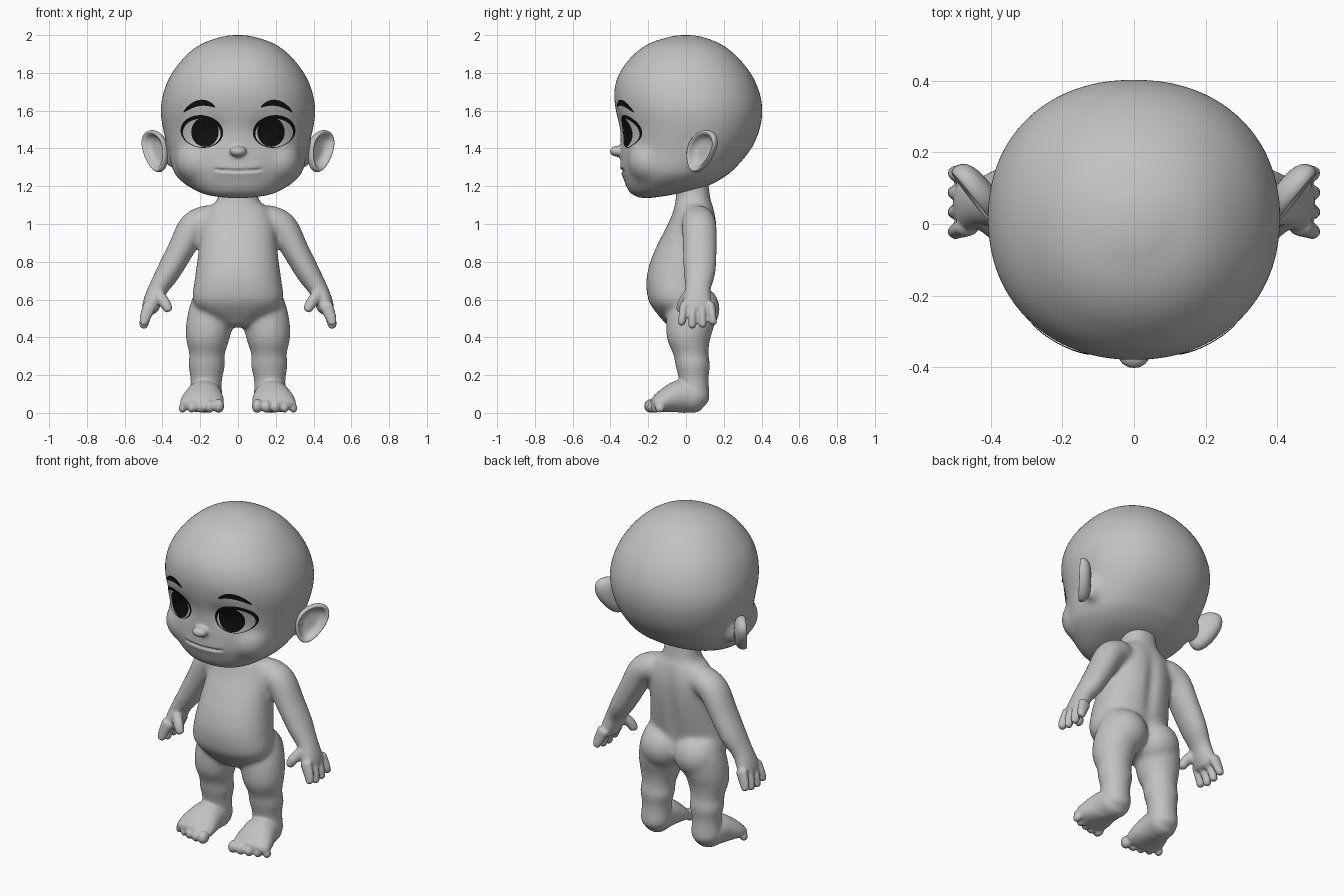
import bpy, bmesh, math
from mathutils import Vector, Matrix
from mathutils.bvhtree import BVHTree

if "Cube" in bpy.data.objects:
    bpy.data.objects.remove(bpy.data.objects["Cube"])

X, Y, Z = Vector((1, 0, 0)), Vector((0, 1, 0)), Vector((0, 0, 1))


def material(name, value):
    mat = bpy.data.materials.new(name)
    mat.use_nodes = True
    color = (value, value, value, 1)
    mat.diffuse_color = color
    mat.node_tree.nodes["Principled BSDF"].inputs["Base Color"].default_value = color
    return mat


skin = material("grey skin", 0.54)
black = material("black", 0.005)


def finish(name, bm, mat):
    mesh = bpy.data.meshes.new(name)
    bm.to_mesh(mesh)
    bm.free()
    for p in mesh.polygons:
        p.use_smooth = True
    mesh.materials.append(mat)
    obj = bpy.data.objects.new(name, mesh)
    bpy.context.collection.objects.link(obj)
    return obj


def skin_rings(bm, rings):
    """Bridge equal rings of points and cap both ends."""
    loops = [[bm.verts.new(p) for p in ring] for ring in rings]
    n = len(loops[0])
    faces = [bm.faces.new(loops[0]), bm.faces.new(loops[-1])]
    for a, b in zip(loops, loops[1:]):
        for i in range(n):
            j = (i + 1) % n
            faces.append(bm.faces.new((a[i], a[j], b[j], b[i])))
    bmesh.ops.recalc_face_normals(bm, faces=faces)


def catmull(pts, steps=5):
    out = []
    for i in range(len(pts) - 1):
        p0, p1, p2 = pts[max(i - 1, 0)], pts[i], pts[i + 1]
        p3 = pts[min(i + 2, len(pts) - 1)]
        for k in range(steps):
            t = k / steps
            out.append([b + t / 2 * (c - a + t * (2 * a - 5 * b + 4 * c - d + t * (3 * (b - c) + d - a)))
                        for a, b, c, d in zip(p0, p1, p2, p3)])
    return out + [list(pts[-1])]


def tube(bm, pts, axis=Y, side=1, tangent=None, power=2.0, dome=0.7, n=32):
    """Smooth tube through (x, y, z, radius, radius along axis) with domed ends."""
    pts = catmull(pts)
    pos = [Vector(p[:3]) for p in pts]
    frames = []
    for i, p in enumerate(pts):
        t = tangent or (pos[min(i + 1, len(pos) - 1)] - pos[max(i - 1, 0)]).normalized()
        frames.append((pos[i], t, p[3], p[4]))

    def cap(frame, sign):
        c, t, ra, rb = frame
        for deg in (30, 55, 80):
            a = math.radians(deg)
            yield (c + t * sign * dome * min(ra, rb) * math.sin(a), t, ra * math.cos(a), rb * math.cos(a))

    frames = list(cap(frames[0], -1))[::-1] + frames + list(cap(frames[-1], 1))
    rings = []
    for c, t, ra, rb in frames:
        u = t.cross(axis).normalized()
        ring = []
        for k in range(n):
            a = math.tau * k / n
            ca, sa = math.cos(a), math.sin(a)
            p = c + u * ra * math.copysign(abs(ca) ** (2 / power), ca) \
                + axis * rb * math.copysign(abs(sa) ** (2 / power), sa)
            ring.append((p.x * side, p.y, p.z))
        rings.append(ring)
    skin_rings(bm, rings)


def stack(bm, sections, power, dome):
    """Horizontal sections given as (z, half width, front y, back y)."""
    tube(bm, [(0, (f + b) / 2, z, w, (b - f) / 2) for z, w, f, b in sections],
         tangent=Z, power=power, dome=dome, n=64)


def ball(bm, center, radii):
    m = Matrix.Translation(center) @ Matrix.Diagonal((*radii, 1))
    bmesh.ops.create_uvsphere(bm, u_segments=24, v_segments=16, radius=1, matrix=m)


def fuse(name, bm, voxel, passes):
    """Melt the overlapping volumes into one smooth skin."""
    obj = finish(name, bm, skin)
    rem = obj.modifiers.new("fuse", 'REMESH')
    rem.mode, rem.voxel_size, rem.use_smooth_shade = 'VOXEL', voxel, True
    smooth = obj.modifiers.new("soften", 'SMOOTH')
    smooth.factor, smooth.iterations = 0.5, passes
    dg = bpy.context.evaluated_depsgraph_get()
    mesh = bpy.data.meshes.new_from_object(obj.evaluated_get(dg))
    obj.modifiers.clear()
    obj.data = mesh
    mesh.materials.clear()
    mesh.materials.append(skin)
    for p in mesh.polygons:
        p.use_smooth = True
    return obj


def reopen(obj):
    """Take a fused core back for adding finer parts."""
    bm = bmesh.new()
    bm.from_mesh(obj.data)
    bpy.data.objects.remove(obj)
    return bm


# Head: skull and cheeks, then the nose
bm = bmesh.new()
stack(bm, [(1.14, .08, -.25, -.17), (1.157, .18, -.29, -.06), (1.2, .265, -.318, .11),
           (1.25, .325, -.333, .205), (1.3, .35, -.347, .265), (1.4, .372, -.347, .347),
           (1.5, .397, -.349, .39), (1.6, .41, -.372, .405), (1.7, .394, -.381, .389),
           (1.8, .35, -.353, .342), (1.9, .268, -.275, .258), (1.96, .182, -.187, .172),
           (1.993, .08, -.08, .08)], 2.15, 0.1)
for s in (-1, 1):
    ball(bm, (s * .2, -.185, 1.335), (.132, .125, .125))
    ball(bm, (s * .35, .065, 1.375), (.055, .05, .08))
bm = reopen(fuse("head_core", bm, 0.012, 28))
ball(bm, (0, -.365, 1.385), (.046, .04, .029))
head = fuse("head", bm, 0.008, 8)

# Lips, mouth crease and shallow eye sockets
for v in head.data.vertices:
    x, y, z = v.co
    if y < -.1:
        v.co.y += .018 * math.exp(-((abs(x) - .13) / .07) ** 2 - ((z - 1.49) / .075) ** 2)
    if y < -.2 and abs(x) < .135:
        d = z - 1.281 - .5 * x * x
        fade = min(1, (.135 - abs(x)) / .03)
        v.co.y += fade * (.014 * math.exp(-(d / .007) ** 2) - .005 * math.exp(-(d / .035) ** 2))
bm = bmesh.new()
bm.from_mesh(head.data)
face_tree = BVHTree.FromBMesh(bm)
bm.free()


def plate(name, side, cx, cz, a, b, bend, tilt, lift, mat, n=14, m=8):
    """Thin lens-shaped patch lying on the face."""
    bm = bmesh.new()
    rows = []
    for i in range(-n, n + 1):
        s = math.sin(math.pi / 2 * i / n)
        row = []
        for j in range(-m, m + 1):
            x = side * (cx + a * s)
            z = cz + bend * (1 - s * s) + tilt * s + b * j / m * math.sqrt(max(0, 1 - s * s))
            hit, normal, _, _ = face_tree.ray_cast(Vector((x, -2, z)), Y)
            row.append(bm.verts.new(hit + normal * lift))
        rows.append(row)
    for r, q in zip(rows, rows[1:]):
        for j in range(2 * m):
            f = (r[j], q[j], q[j + 1], r[j + 1])
            bm.faces.new(f if side > 0 else f[::-1])
    bmesh.ops.remove_doubles(bm, verts=bm.verts, dist=1e-5)
    finish(name, bm, mat)


# Ear cup profile: (radius, depth) from the back to the hollow
cup = [(.08, -.04), (.5, -.038), (.85, -.024), (1, -.002), (1, .016), (.93, .025),
       (.82, .018), (.68, -.002), (.45, -.014), (.08, -.016)]
for s, tag in ((1, "left"), (-1, "right")):
    plate(tag + "_eyelashes", s, .19, 1.49, .112, .087, 0, .006, .003, black)
    plate(tag + "_eye_white", s, .189, 1.482, .099, .076, 0, .004, .005, skin)
    plate(tag + "_iris", s, .172, 1.488, .072, .08, 0, 0, .007, black)
    plate(tag + "_eyebrow", s, .203, 1.607, .083, .016, .034, -.014, .005, black)

    u, v = Vector((.64, .77, 0)), Vector((.15, .25, .95)).normalized()
    w = u.cross(v).normalized()
    bm = bmesh.new()
    rings = []
    for r, d in catmull(cup, 3):
        ring = []
        for k in range(40):
            a = math.tau * k / 40
            p = Vector((.432, .084, 1.385)) + v * .115 * r * math.sin(a) + w * d \
                + u * .088 * r * math.cos(a) * (1 + .22 * math.sin(a))
            ring.append((p.x * s, p.y, p.z))
        rings.append(ring)
    skin_rings(bm, rings)
    finish(tag + "_ear", bm, skin)

# Body core: torso with neck and belly, buttocks, legs and arms
bm = bmesh.new()
stack(bm, [(.48, .1, -.115, .07), (.54, .2, -.165, .09), (.6, .24, -.2, .11),
           (.7, .23, -.21, .13), (.8, .216, -.189, .15), (.9, .204, -.147, .164),
           (1, .195, -.095, .165), (1.08, .165, -.064, .148), (1.13, .11, -.055, .13),
           (1.25, .093, -.045, .115)], 2.25, 0.3)
for s in (-1, 1):
    ball(bm, (s * .113, .062, .55), (.13, .117, .125))
    tube(bm, [(.125, .035, .6, .115, .11), (.137, .03, .53, .125, .13), (.155, .02, .45, .122, .126),
              (.162, .014, .38, .113, .112), (.164, .026, .31, .094, .094),
              (.166, .036, .25, .098, .092), (.168, .04, .18, .084, .08),
              (.17, .045, .08, .088, .082)], side=s)
    tube(bm, [(.15, .065, 1.025, .08, .085), (.235, .071, .985, .08, .092), (.305, .073, .86, .071, .091),
              (.372, .072, .74, .064, .085), (.425, .063, .655, .052, .07), (.452, .058, .59, .05, .08),
              (.468, .058, .545, .044, .084)], side=s, dome=.5)
bm = reopen(fuse("body_core", bm, 0.011, 16))

# Feet, toes, thumbs and fingers
for s in (-1, 1):
    tube(bm, [(.172, .05, .082, .082, .086), (.18, -.03, .087, .087, .096),
              (.188, -.1, .068, .068, .113), (.191, -.15, .047, .047, .116)], axis=X, side=s)
    for i in range(5):
        r = .037 - .003 * i
        ball(bm, (s * (.102 + .048 * i), -.186 + .003 * i * i, r), (r * .8, r, r))
    tube(bm, [(.43, .02, .635, .033, .033), (.39, -.015, .585, .03, .03),
              (.37, -.027, .55, .025, .024)], side=s)
    for i, tip in enumerate((.475, .46, .463, .478)):
        y = -.01 + .047 * i
        tube(bm, [(.465, y, .57, .036, .024), (.488, 1.1 * y - .006, .515, .031, .0225),
                  (.5, 1.18 * y - .011, tip, .023, .02)], side=s, n=16)
body = fuse("body", bm, 0.007, 6)

# Spine groove
for v in body.data.vertices:
    x, y, z = v.co
    if y > .04 and .6 < z < 1.1:
        v.co.y -= .016 * math.exp(-(x / .04) ** 2) * math.sin(math.pi * (z - .6) / .5)
